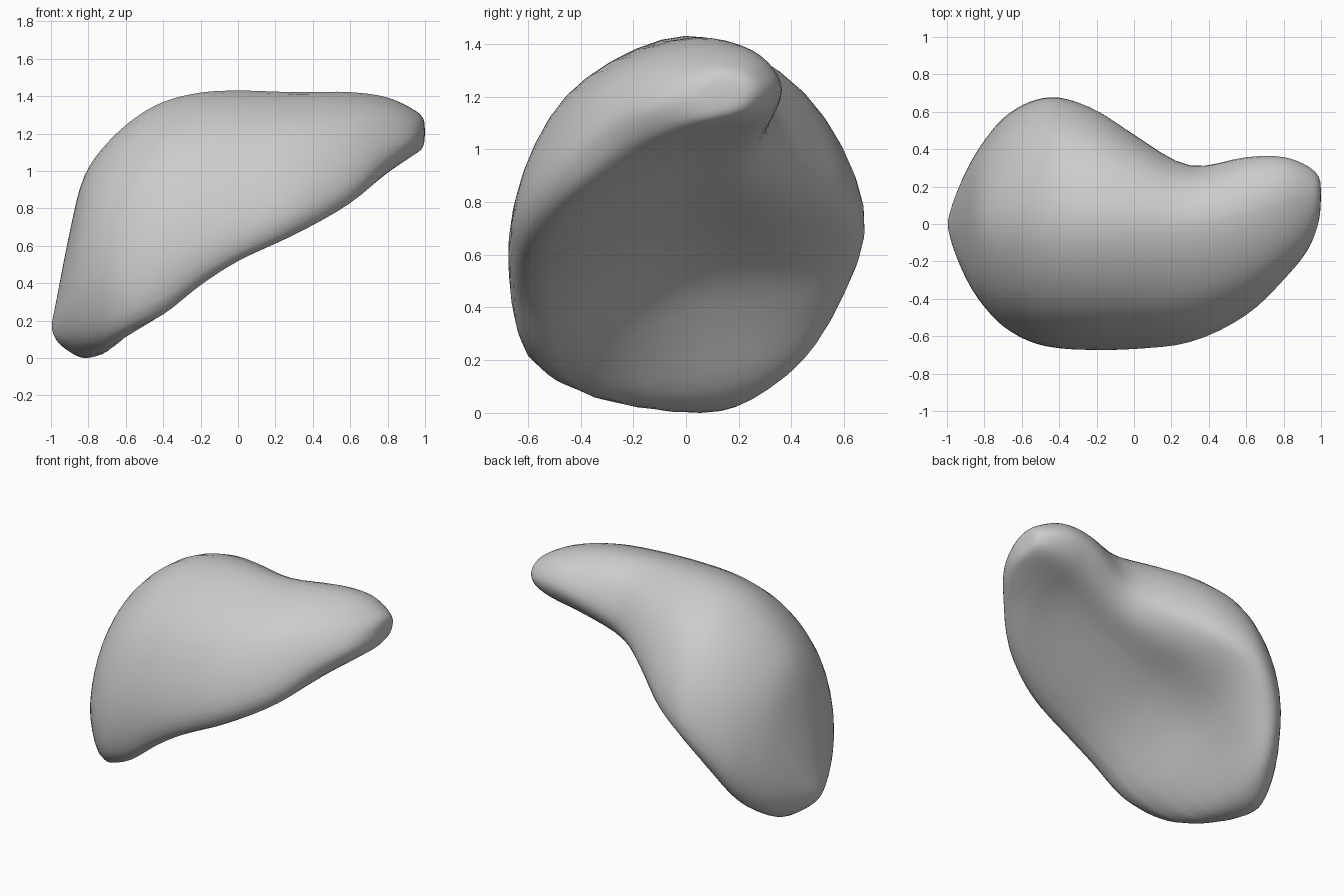
import bpy, bmesh
from mathutils import Vector

if "Cube" in bpy.data.objects:
    bpy.data.objects.remove(bpy.data.objects["Cube"])

# Stations along x: x, front edge (y,z), back edge (y,z), crest (y,z),
# front lower lip (y,z), hollow underside (y,z)
STATIONS = [
    (-.97, -.12, .20, .11, .21, 0, .31, -.07, .11, .03, .09),
    (-.90, -.29, .29, .28, .31, 0, .67, -.18, .09, .08, .03),
    (-.82, -.42, .40, .42, .42, 0, .98, -.30, .085, .14, .00),
    (-.70, -.55, .45, .57, .50, 0, 1.15, -.44, .09, .13, .05),
    (-.55, -.63, .50, .66, .60, 0, 1.285, -.55, .15, .08, .28),
    (-.40, -.665, .55, .68, .70, 0, 1.37, -.58, .22, 0, .48),
    (-.20, -.675, .62, .61, .80, 0, 1.42, -.60, .38, 0, .64),
    (.00, -.67, .68, .48, .92, 0, 1.43, -.61, .51, 0, .74),
    (.30, -.635, .78, .31, 1.07, 0, 1.42, -.57, .65, 0, .87),
    (.60, -.49, .92, .36, 1.20, .05, 1.42, -.44, .82, .03, .99),
    (.80, -.30, 1.08, .36, 1.23, .12, 1.39, -.24, .99, .10, 1.05),
    (.93, -.14, 1.15, .31, 1.22, .14, 1.33, -.06, 1.08, .12, 1.09),
    (.99, .02, 1.19, .25, 1.22, .15, 1.28, .07, 1.13, .15, 1.13),
]


def spline(a, b, c, d, u):
    """Centripetal Catmull-Rom between b and c."""
    t = [0]
    for p, q in ((a, b), (b, c), (c, d)):
        t.append(t[-1] + max((q - p).length, 1e-5) ** .5)
    s = t[1] + (t[2] - t[1]) * u
    mix = lambda p, q, i, j: p.lerp(q, (s - t[i]) / (t[j] - t[i]))
    ab, bc, cd = mix(a, b, 0, 1), mix(b, c, 1, 2), mix(c, d, 2, 3)
    return mix(mix(ab, bc, 0, 2), mix(bc, cd, 1, 3), 1, 2)


def corner(x, crest, edge, ky, kz):
    """Rounded shoulder between a crest point and a side edge."""
    return Vector((x, crest.y + (edge.y - crest.y) * ky, edge.z + (crest.z - edge.z) * kz))


def section(row):
    x = row[0]
    front, back, top, lip, under = [Vector((x, row[i], row[i + 1])) for i in range(1, 11, 2)]
    pts = [top, corner(x, top, front, .69, .68), front, lip, under,
           corner(x, under, back, .74, .66), back, corner(x, top, back, .70, .70)]
    n = len(pts)
    return [spline(pts[i - 1], pts[i], pts[(i + 1) % n], pts[(i + 2) % n], k / 5)
            for i in range(n) for k in range(5)]


# Rings, with both ends closed to a point
rings = [section(r) for r in STATIONS]
N = len(rings[0])
rings = [[Vector((-1, 0, .16))] * N] + rings + [[Vector((1, .15, 1.2))] * N]

# Smooth loft lengthwise
loft = []
for i in range(len(rings) - 1):
    for k in range(4):
        ring = []
        for j in range(N):
            b, c = rings[i][j], rings[i + 1][j]
            a = rings[i - 1][j] if i else b * 2 - c
            d = rings[i + 2][j] if i + 2 < len(rings) else c * 2 - b
            ring.append(spline(a, b, c, d, k / 4))
        loft.append(ring)
loft.append(rings[-1])

bm = bmesh.new()
grid = [[bm.verts.new(p) for p in ring] for ring in loft]
for r0, r1 in zip(grid, grid[1:]):
    for j in range(N):
        k = (j + 1) % N
        bm.faces.new((r0[j], r0[k], r1[k], r1[j]))
bmesh.ops.remove_doubles(bm, verts=bm.verts, dist=1e-4)
for _ in range(2):
    bmesh.ops.smooth_vert(bm, verts=bm.verts, factor=.4,
                          use_axis_x=True, use_axis_y=True, use_axis_z=True)
bmesh.ops.recalc_face_normals(bm, faces=bm.faces)

# Stand on the ground
low = min(v.co.z for v in bm.verts)
bmesh.ops.translate(bm, verts=bm.verts, vec=(0, 0, -low))
for f in bm.faces:
    f.smooth = True

mesh = bpy.data.meshes.new("liver_body")
bm.to_mesh(mesh)
bm.free()
bpy.context.collection.objects.link(bpy.data.objects.new("liver_body", mesh))
